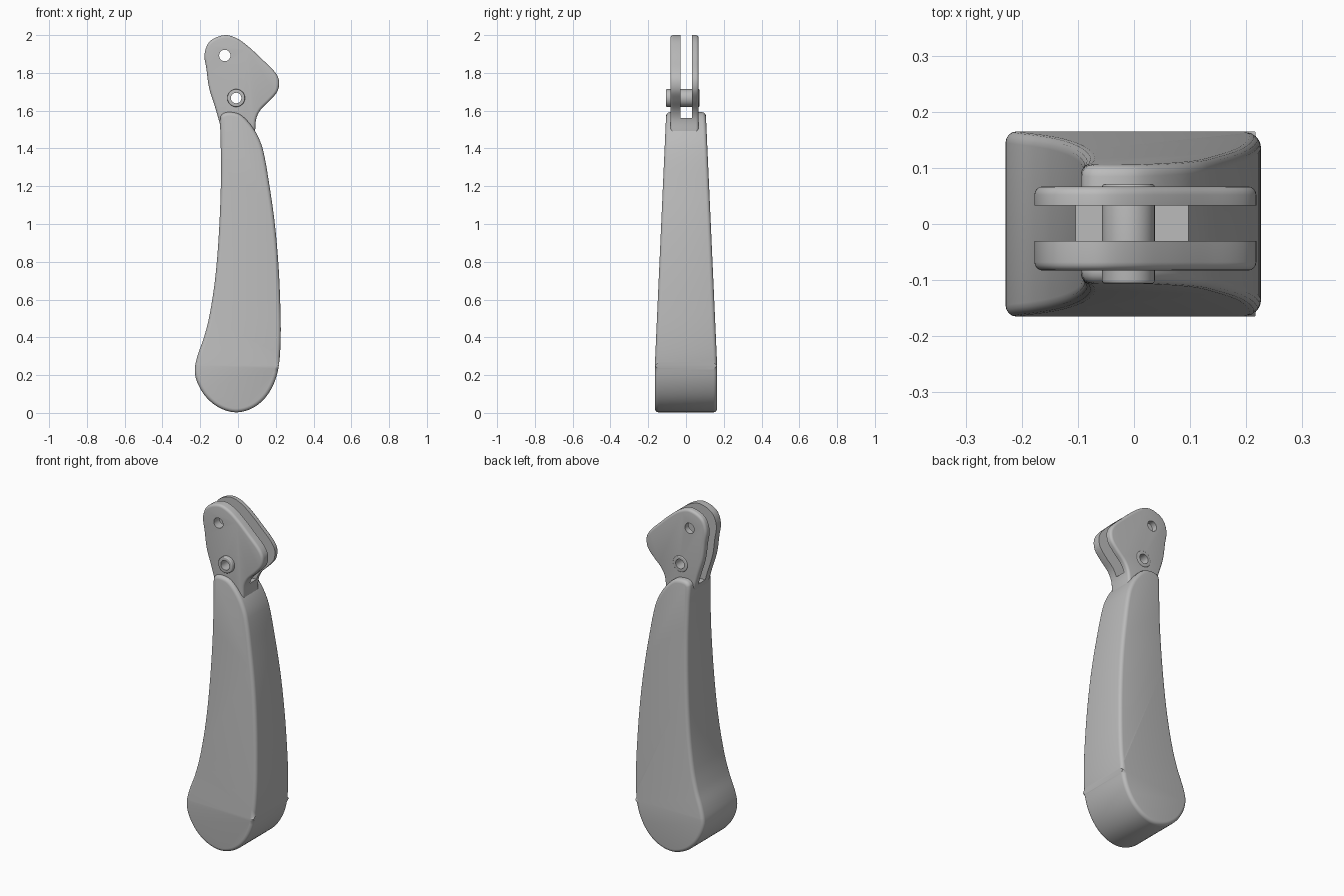
import bpy, bmesh, math
from mathutils import Vector
from mathutils.geometry import interpolate_bezier

if "Cube" in bpy.data.objects:
    bpy.data.objects.remove(bpy.data.objects["Cube"], do_unlink=True)

grey = bpy.data.materials.new("satin grey")
grey.use_nodes = True
GREY = (0.5, 0.5, 0.5, 1)
grey.diffuse_color = GREY
grey.node_tree.nodes["Principled BSDF"].inputs["Base Color"].default_value = GREY


def smooth_loop(points, steps=5):
    """Closed smooth curve through (x, z) points."""
    pts = [Vector((x, 0, z)) for x, z in points]
    n = len(pts)
    tangents = []
    for i, p in enumerate(pts):
        a, b = pts[i - 1], pts[(i + 1) % n]
        tangents.append((b - a) / ((b - p).length + (p - a).length))
    loop = []
    for i, p in enumerate(pts):
        j = (i + 1) % n
        reach = (pts[j] - p).length / 3
        loop += interpolate_bezier(p, p + tangents[i] * reach,
                                   pts[j] - tangents[j] * reach, pts[j], steps + 1)[:-1]
    return loop


def add_object(name, bm):
    bmesh.ops.recalc_face_normals(bm, faces=bm.faces)
    mesh = bpy.data.meshes.new(name)
    bm.to_mesh(mesh)
    bm.free()
    mesh.materials.append(grey)
    obj = bpy.data.objects.new(name, mesh)
    bpy.context.collection.objects.link(obj)
    return obj


def activate(obj):
    bpy.ops.object.select_all(action="DESELECT")
    obj.select_set(True)
    bpy.context.view_layer.objects.active = obj


def slab(name, points, half_width, y_mid=0, bend=None):
    """Outline extruded along y; half_width(z) gives the taper."""
    bm = bmesh.new()
    face = bm.faces.new([bm.verts.new((p.x, -1, p.z)) for p in smooth_loop(points)])
    side = bmesh.ops.extrude_face_region(bm, geom=[face], use_keep_orig=True)["geom"]
    for v in side:
        if isinstance(v, bmesh.types.BMVert):
            v.co.y = 1
    if bend:
        bmesh.ops.bisect_plane(bm, geom=bm.verts[:] + bm.edges[:] + bm.faces[:],
                               plane_co=(0, 0, bend), plane_no=(0, 0, 1))
    for v in bm.verts:
        v.co.y = y_mid + v.co.y * half_width(v.co.z)
    return add_object(name, bm)


def round_rim(obj, width):
    mod = obj.modifiers.new("rim", "BEVEL")
    mod.width, mod.segments = width, 4
    mod.limit_method, mod.angle_limit = "ANGLE", math.radians(60)
    mod.use_clamp_overlap = False
    activate(obj)
    bpy.ops.object.modifier_apply(modifier=mod.name)


def cut(obj, cutter):
    mod = obj.modifiers.new("cut", "BOOLEAN")
    mod.operation, mod.solver, mod.object = "DIFFERENCE", "EXACT", cutter
    activate(obj)
    bpy.ops.object.modifier_apply(modifier=mod.name)


def cylinder(name, x, z, radius, y0, y1):
    bpy.ops.mesh.primitive_cylinder_add(vertices=40, radius=radius, depth=y1 - y0,
                                        location=(x, (y0 + y1) / 2, z),
                                        rotation=(math.pi / 2, 0, 0))
    obj = bpy.context.object
    obj.name = name
    obj.data.materials.append(grey)
    return obj


# Tapered grip, wide and rounded at the bottom
handle = slab("handle", [
    (-0.075, 1.587), (-0.035, 1.592), (0.01, 1.58), (0.055, 1.54), (0.1, 1.475),
    (0.133, 1.39), (0.167, 1.2), (0.195, 1), (0.213, 0.8), (0.223, 0.6),
    (0.226, 0.4), (0.216, 0.25), (0.19, 0.155), (0.14, 0.075), (0.07, 0.022),
    (-0.015, 0.003), (-0.1, 0.028), (-0.17, 0.085), (-0.215, 0.16), (-0.229, 0.225),
    (-0.215, 0.3), (-0.18, 0.4), (-0.15, 0.52), (-0.12, 0.72), (-0.1, 0.97),
    (-0.09, 1.25), (-0.092, 1.45), (-0.093, 1.565)],
    lambda z: 0.165 - max(0, z - 0.25) * 0.045, bend=0.25)
round_rim(handle, 0.02)

# Head, rooted inside the top of the grip
head = slab("forked_head", [
    (-0.07, 2), (-0.005, 1.982), (0.06, 1.935), (0.13, 1.87), (0.195, 1.805),
    (0.217, 1.76), (0.21, 1.705), (0.17, 1.655), (0.12, 1.605), (0.096, 1.555),
    (0.09, 1.48), (0.08, 1.4), (0, 1.36), (-0.06, 1.4), (-0.09, 1.51),
    (-0.122, 1.62), (-0.153, 1.72), (-0.167, 1.82), (-0.177, 1.9), (-0.148, 1.968)],
    lambda z: 0.075, y_mid=-0.008)
round_rim(head, 0.015)

# Slot that splits the head into two cheeks
bpy.ops.mesh.primitive_cube_add(size=1, location=(0, 0.0015, 1.86))
slot = bpy.context.object
slot.scale = (1, 0.063, 0.6)
cut(handle, slot)
cut(head, slot)

# Hollow pivot pin and the two through holes
pin = cylinder("pivot_pin", -0.01, 1.667, 0.047, -0.106, 0.071)
round_rim(pin, 0.005)
pin_hole = cylinder("pin_cutter", -0.01, 1.667, 0.028, -0.3, 0.3)
top_hole = cylinder("top_cutter", -0.07, 1.892, 0.03, -0.3, 0.3)
for cutter in (pin_hole, top_hole):
    cut(head, cutter)
cut(pin, pin_hole)

for cutter in (slot, pin_hole, top_hole):
    bpy.data.objects.remove(cutter, do_unlink=True)

for part in (handle, head, pin):
    activate(part)
    bpy.ops.object.shade_smooth_by_angle(angle=math.radians(35))
